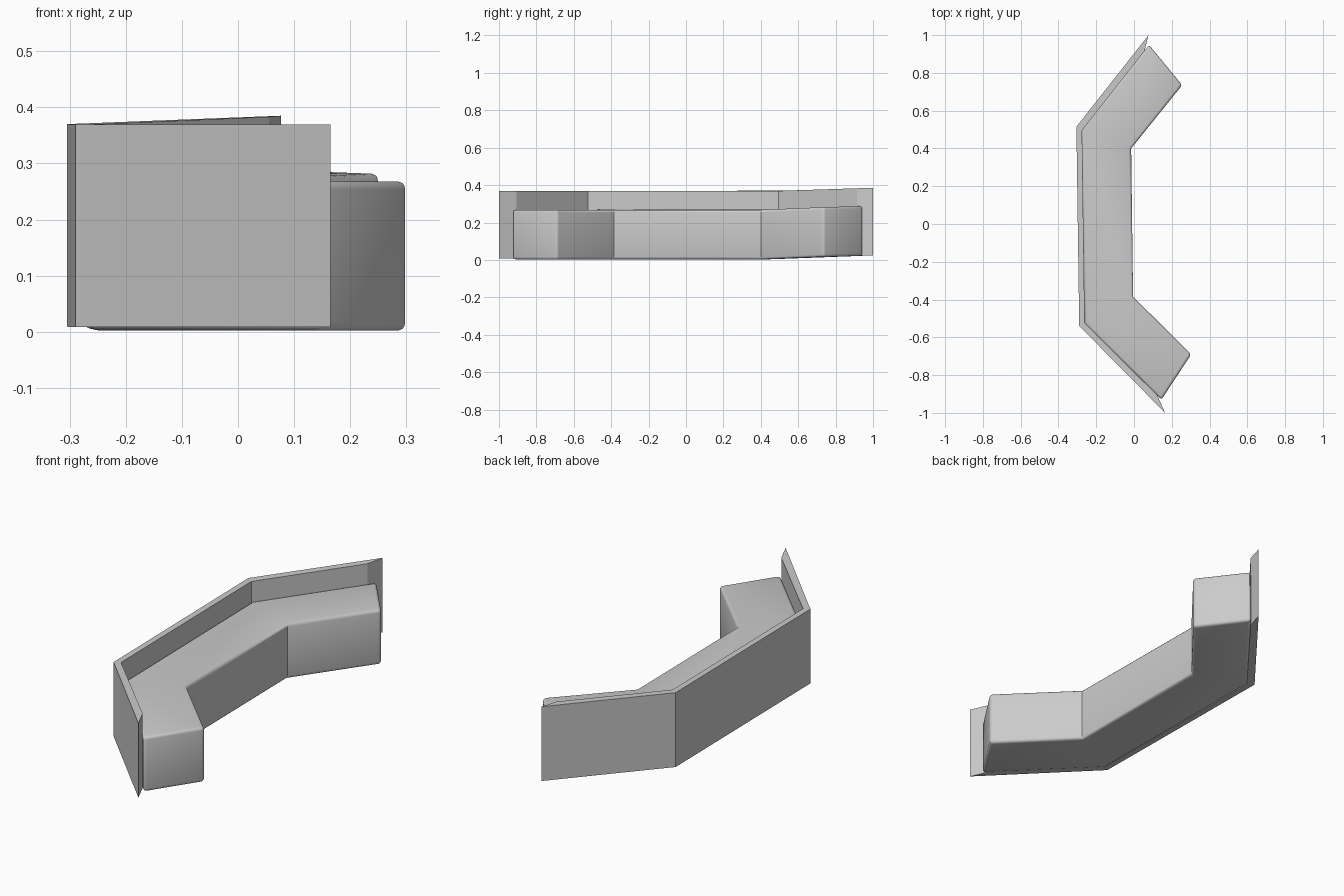
import bpy, bmesh

if "Cube" in bpy.data.objects:
    bpy.data.objects.remove(bpy.data.objects["Cube"])


def loft(name, stations, bottom, top, bevel=0.0):
    """Bent bar: each station is (back xy, front xy, back lift, front lift)."""
    bm = bmesh.new()
    rings = []
    for back, front, lift_b, lift_f in stations:
        rings.append([bm.verts.new((*back, bottom + lift_b)),
                      bm.verts.new((*front, bottom + lift_f)),
                      bm.verts.new((*front, top + lift_f)),
                      bm.verts.new((*back, top + lift_b))])
    for a, b in zip(rings, rings[1:]):
        for i in range(4):
            j = (i + 1) % 4
            bm.faces.new((a[i], a[j], b[j], b[i]))
    bm.faces.new(rings[0])
    bm.faces.new(rings[-1])
    bmesh.ops.recalc_face_normals(bm, faces=bm.faces[:])
    if bevel:
        # round the long edges and end caps, keep the mitred bends crisp
        inner = [set(r) for r in rings[1:-1]]
        edges = [e for e in bm.edges if not any(set(e.verts) <= r for r in inner)]
        bmesh.ops.bevel(bm, geom=edges, offset=bevel, segments=3,
                        profile=0.5, affect='EDGES', clamp_overlap=True)
    mesh = bpy.data.meshes.new(name)
    bm.to_mesh(mesh)
    bm.free()
    obj = bpy.data.objects.new(name, mesh)
    bpy.context.collection.objects.link(obj)
    if bevel:
        bpy.ops.object.select_all(action='DESELECT')
        obj.select_set(True)
        bpy.context.view_layer.objects.active = obj
        bpy.ops.object.shade_smooth_by_angle(angle=0.6)
    return obj


# Seat: three-section cushion, far wing slightly raised
loft("seat", [
    ((0.145, -0.93), (0.303, -0.69), 0, 0),
    ((-0.262, -0.525), (-0.005, -0.385), 0, 0),
    ((-0.275, 0.50), (-0.015, 0.40), 0.003, 0),
    ((0.08, 0.948), (0.255, 0.735), 0.02, 0.014),
], 0.002, 0.268, bevel=0.014)

# Backrest: thin panel wrapping the rear, ends cut to a sharp point
loft("backrest", [
    ((0.165, -1.0), (0.122, -0.905), 0, 0),
    ((-0.29, -0.54), (-0.261, -0.525), 0, 0),
    ((-0.305, 0.515), (-0.275, 0.495), 0.001, 0),
    ((0.077, 1.0), (0.055, 0.915), 0.016, 0.014),
], 0.008, 0.369)
